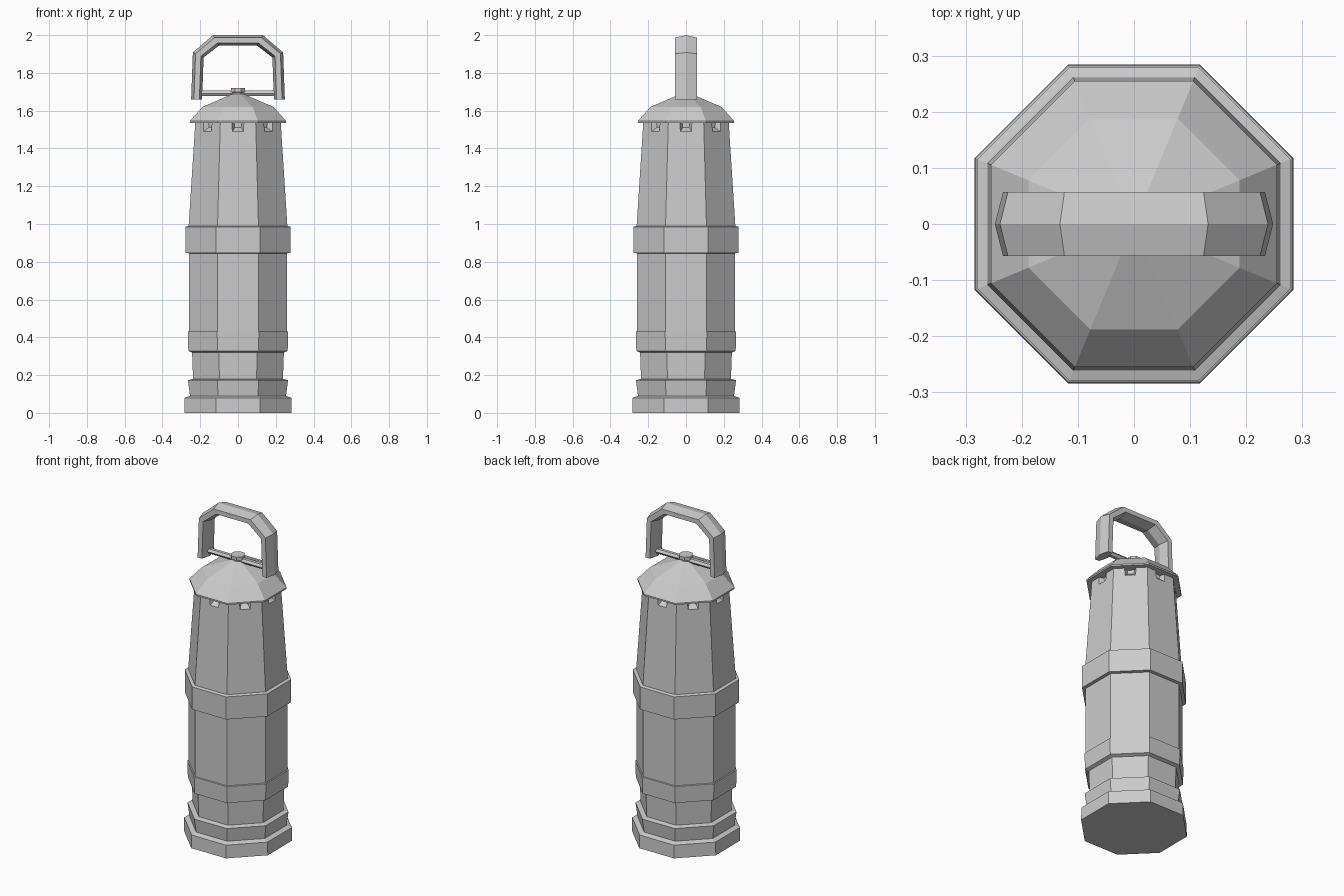
import bpy, bmesh, math
from mathutils import Matrix

if "Cube" in bpy.data.objects:
    bpy.data.objects.remove(bpy.data.objects["Cube"])

C8 = math.cos(math.pi / 8)


def finish(bm, name):
    bmesh.ops.recalc_face_normals(bm, faces=bm.faces)
    me = bpy.data.meshes.new(name)
    bm.to_mesh(me)
    bm.free()
    ob = bpy.data.objects.new(name, me)
    bpy.context.collection.objects.link(ob)
    return ob


def skin(bm, rings):
    """Bridge a list of vertex rings and cap both ends."""
    n = len(rings[0])
    for a, b in zip(rings, rings[1:]):
        for i in range(n):
            j = (i + 1) % n
            bm.faces.new((a[i], a[j], b[j], b[i]))
    bm.faces.new(rings[0])
    bm.faces.new(rings[-1])


def octagon_stack(name, profile):
    """Eight-sided lathe; profile is (flat-to-centre distance, z)."""
    bm = bmesh.new()
    rings = []
    for d, z in profile:
        rings.append([bm.verts.new((d / C8 * math.cos(a), d / C8 * math.sin(a), z))
                      for a in [math.pi / 8 + i * math.pi / 4 for i in range(8)]])
    skin(bm, rings)
    return finish(bm, name)


# stepped foot and lower casing
octagon_stack("lower_casing", [
    (0.284, 0), (0.282, 0.08), (0.254, 0.09), (0.265, 0.173), (0.238, 0.18),
    (0.243, 0.32), (0.263, 0.328), (0.266, 0.43), (0.260, 0.432), (0.260, 0.845),
    (0.279, 0.847), (0.279, 0.985), (0.262, 0.99)])

# tapering upper casing
upper = octagon_stack("upper_casing", [(0.262, 0.98), (0.226, 1.54)])

# vents sunk into the eight faces under the roof
bm = bmesh.new()
for k in range(8):
    turn = Matrix.Rotation(k * math.pi / 4, 4, 'Z')
    rings = []
    for x, wt, wb, zb in ((0.25, 0.044, 0.037, 1.472), (0.200, 0.024, 0.017, 1.512)):
        pts = [(x, -wt, 1.56), (x, wt, 1.56), (x, wb, zb), (x, -wb, zb)]
        ring = [bm.verts.new(p) for p in pts]
        bmesh.ops.transform(bm, matrix=turn, verts=ring)
        rings.append(ring)
    skin(bm, rings)
cutter = finish(bm, "vent_cutter")
cutter.hide_render = True
cutter.hide_viewport = True
cut = upper.modifiers.new("vents", 'BOOLEAN')
cut.operation = 'DIFFERENCE'
cut.solver = 'EXACT'
cut.object = cutter

# domed roof
octagon_stack("roof", [(0.225, 1.536), (0.255, 1.536), (0.255, 1.545),
                       (0.188, 1.62), (0.002, 1.70)])

# handle: hexagonal section swept between an outer and an inner ridge line
outer = [(-0.248, 1.66), (-0.239, 1.908), (-0.132, 2.0)]
inner = [(-0.190, 1.66), (-0.182, 1.882), (-0.100, 1.945)]
outer += [(-x, z) for x, z in reversed(outer)]
inner += [(-x, z) for x, z in reversed(inner)]
section = [(0, 0), (0.25, 0.057), (0.75, 0.057), (1, 0), (0.75, -0.057), (0.25, -0.057)]
bm = bmesh.new()
rings = [[bm.verts.new((o[0] + (i[0] - o[0]) * t, y, o[1] + (i[1] - o[1]) * t))
          for t, y in section] for o, i in zip(outer, inner)]
skin(bm, rings)
finish(bm, "handle")

# hinge bar between the handle legs
bm = bmesh.new()
rings = [[bm.verts.new((x, 0.019 * math.cos(a), 1.692 + 0.016 * math.sin(a)))
          for a in [i * math.pi / 3 for i in range(6)]] for x in (-0.215, 0.215)]
skin(bm, rings)
finish(bm, "hinge_bar")

# knob on the roof peak holding the bar
octagon_stack("knob", [(0.028, 1.66), (0.028, 1.695), (0.038, 1.70), (0.038, 1.72)])
